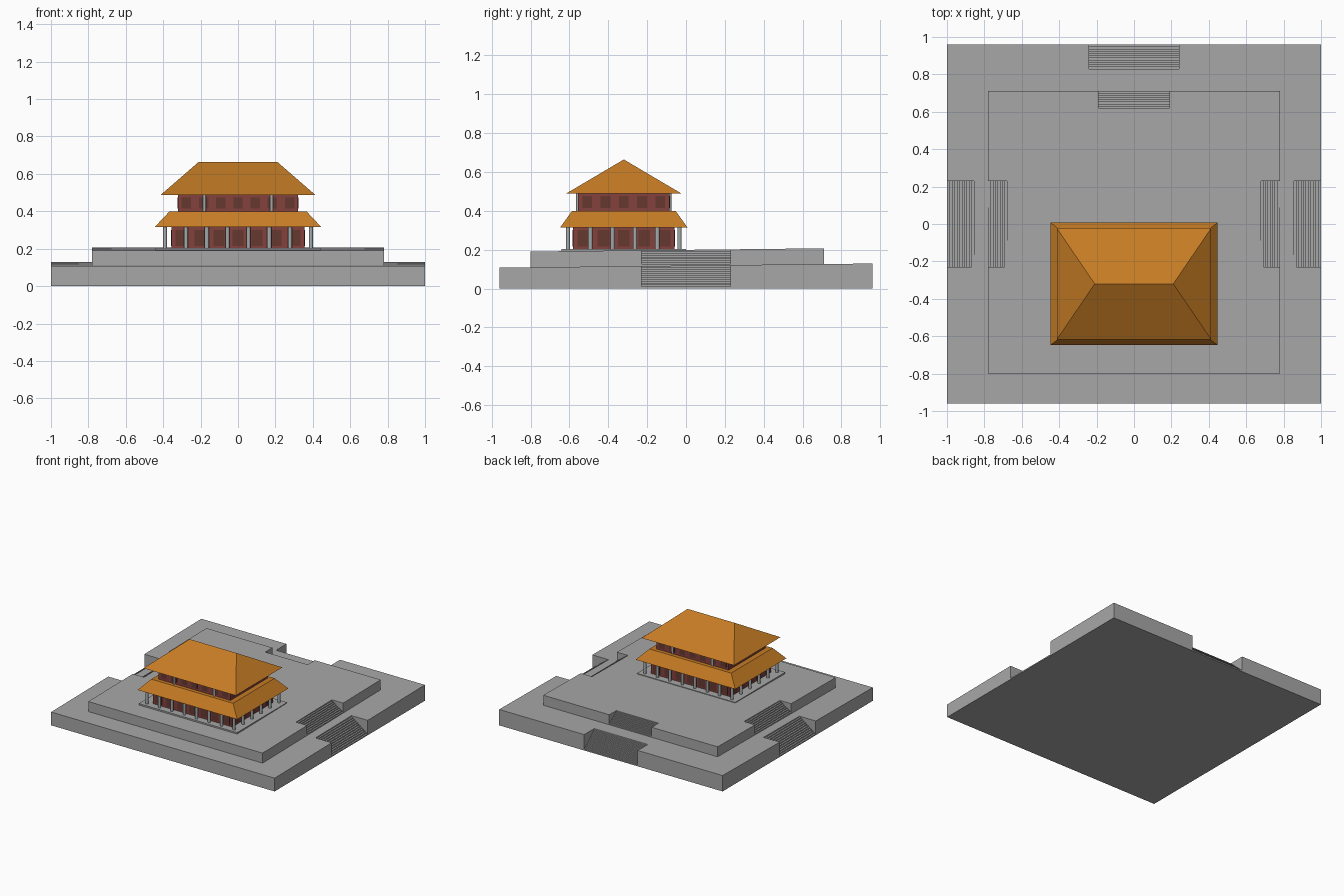
import bpy, bmesh, math
from mathutils import Matrix

if "Cube" in bpy.data.objects:
    bpy.data.objects.remove(bpy.data.objects["Cube"])


def material(name, rgb):
    m = bpy.data.materials.new(name)
    m.diffuse_color = (*rgb, 1)
    m.use_nodes = True
    m.node_tree.nodes["Principled BSDF"].inputs["Base Color"].default_value = m.diffuse_color
    return m


STONE = material("grey stone", (0.39, 0.39, 0.39))
PILLAR = material("pale pillar grey", (0.37, 0.40, 0.40))
TILE = material("orange roof tile", (0.56, 0.20, 0.018))
WALL = material("red wall", (0.23, 0.052, 0.047))
LATTICE = material("dark lattice", (0.13, 0.04, 0.03))
CY = -0.32  # hall centre in y


def finish(name, bm, mat):
    bmesh.ops.recalc_face_normals(bm, faces=bm.faces[:])
    me = bpy.data.meshes.new(name)
    bm.to_mesh(me)
    bm.free()
    me.materials.append(mat)
    ob = bpy.data.objects.new(name, me)
    bpy.context.collection.objects.link(ob)
    return ob


def loft(name, lower, upper, mat):
    """Closed solid between two loops with equal point counts."""
    bm = bmesh.new()
    a = [bm.verts.new(p) for p in lower]
    b = [bm.verts.new(p) for p in upper]
    bm.faces.new(a[::-1])
    bm.faces.new(b)
    for i in range(len(a)):
        j = (i + 1) % len(a)
        bm.faces.new((a[i], a[j], b[j], b[i]))
    return finish(name, bm, mat)


def rect(hx, hy, z, cy=CY):
    return [(-hx, cy - hy, z), (hx, cy - hy, z), (hx, cy + hy, z), (-hx, cy + hy, z)]


def terrace(name, hx, y0, y1, side_d, back_d, back_w, z0, z1, slope):
    """Gently sloping terrace with stair notches on three sides."""
    half = [(hx, y0), (hx, -0.23), (hx - side_d, -0.23), (hx - side_d, 0.23),
            (hx, 0.23), (hx, y1), (back_w, y1), (back_w, y1 - back_d)]
    pts = half + [(-x, y) for x, y in reversed(half)]
    loft(name, [(x, y, z0) for x, y in pts],
         [(x, y, z1 + slope * y) for x, y in pts], STONE)


def stairs(name, edge, depth, half_w, z0, z1, base, n, angle):
    """Stepped profile extruded across its width; climbs inwards from edge."""
    prof = [(edge - depth, base), (edge, base)]
    for i in range(n):
        z = z0 + (z1 - z0) * (i + 1) / (n + 1)
        prof += [(edge - depth * i / n, z), (edge - depth * (i + 1) / n, z)]
    ob = loft(name, [(d, -half_w, z) for d, z in prof],
              [(d, half_w, z) for d, z in prof], STONE)
    ob.data.transform(Matrix.Rotation(angle, 4, 'Z'))


# terraces and their flights of steps
terrace("lower_terrace", 1.0, -0.96, 0.96, 0.145, 0.13, 0.24, 0, 0.118, 0.011)
terrace("upper_terrace", 0.78, -0.80, 0.71, 0.10, 0.09, 0.19, 0.09, 0.199, 0.011)
for side, ang in (("right", 0), ("left", math.pi)):
    stairs(side + "_lower_stairs", 1.0, 0.145, 0.23, 0, 0.118, 0, 11, ang)
    stairs(side + "_upper_stairs", 0.78, 0.10, 0.23, 0.118, 0.199, 0.09, 8, ang)
stairs("back_lower_stairs", 0.96, 0.13, 0.24, 0, 0.127, 0, 11, math.pi / 2)
stairs("back_upper_stairs", 0.71, 0.09, 0.19, 0.126, 0.206, 0.09, 8, math.pi / 2)

# hall: plinth, two storeys and two roofs
loft("plinth", rect(0.44, 0.32, 0.18), rect(0.44, 0.32, 0.204), STONE)
loft("lower_walls", rect(0.355, 0.262, 0.20), rect(0.355, 0.262, 0.325), WALL)
loft("lower_roof", rect(0.446, 0.327, 0.315), rect(0.366, 0.266, 0.40), TILE)
loft("upper_walls", rect(0.322, 0.235, 0.395), rect(0.322, 0.235, 0.495), WALL)

# upper hipped roof with a ridge along x
bm = bmesh.new()
a, b, c, d = [bm.verts.new(p) for p in rect(0.413, 0.298, 0.488)]
r0, r1 = bm.verts.new((-0.21, CY, 0.664)), bm.verts.new((0.21, CY, 0.664))
for f in ((d, c, b, a), (a, b, r1, r0), (c, d, r0, r1), (b, c, r1), (d, a, r0)):
    bm.faces.new(f)
finish("upper_roof", bm, TILE)


def columns(name, spots, r, z0, z1):
    bm = bmesh.new()
    for x, y in spots:
        bmesh.ops.create_cone(bm, cap_ends=True, segments=12, radius1=r, radius2=r,
                              depth=z1 - z0,
                              matrix=Matrix.Translation((x, y, (z0 + z1) / 2)))
    finish(name, bm, PILLAR)


# colonnade: eight columns along the front and back, six along the sides
xs = [-0.39 + 0.78 * i / 7 for i in range(8)]
ys = [CY - 0.287 + 0.574 * i / 5 for i in range(6)]
ring = [(x, y) for x in xs for y in ys
        if x in (xs[0], xs[-1]) or y in (ys[0], ys[-1])]
columns("veranda_columns", ring, 0.011, 0.20, 0.325)
columns("upper_columns", [(x, CY + s * 0.237) for x in (-0.18, 0.18) for s in (-1, 1)],
        0.008, 0.395, 0.495)


def lattices(name, hx, hy, nx, ny, z0, z1, w):
    """Thin panels evenly spaced on all four walls."""
    bm = bmesh.new()
    for s in (-1, 1):
        for n, half, off, along_x in ((nx, hx, hy, True), (ny, hy, hx, False)):
            for i in range(n):
                t = -half + 2 * half * (i + 0.5) / n
                pos = (t, CY + s * off) if along_x else (s * off, CY + t)
                size = (w, 0.004) if along_x else (0.004, w)
                m = (Matrix.Translation((*pos, (z0 + z1) / 2))
                     @ Matrix.Diagonal((*size, z1 - z0, 1)))
                bmesh.ops.create_cube(bm, size=1, matrix=m)
    finish(name, bm, LATTICE)


lattices("lower_lattice_panels", 0.355, 0.262, 7, 5, 0.215, 0.30, 0.06)
lattices("upper_lattice_panels", 0.322, 0.235, 7, 5, 0.415, 0.475, 0.05)
